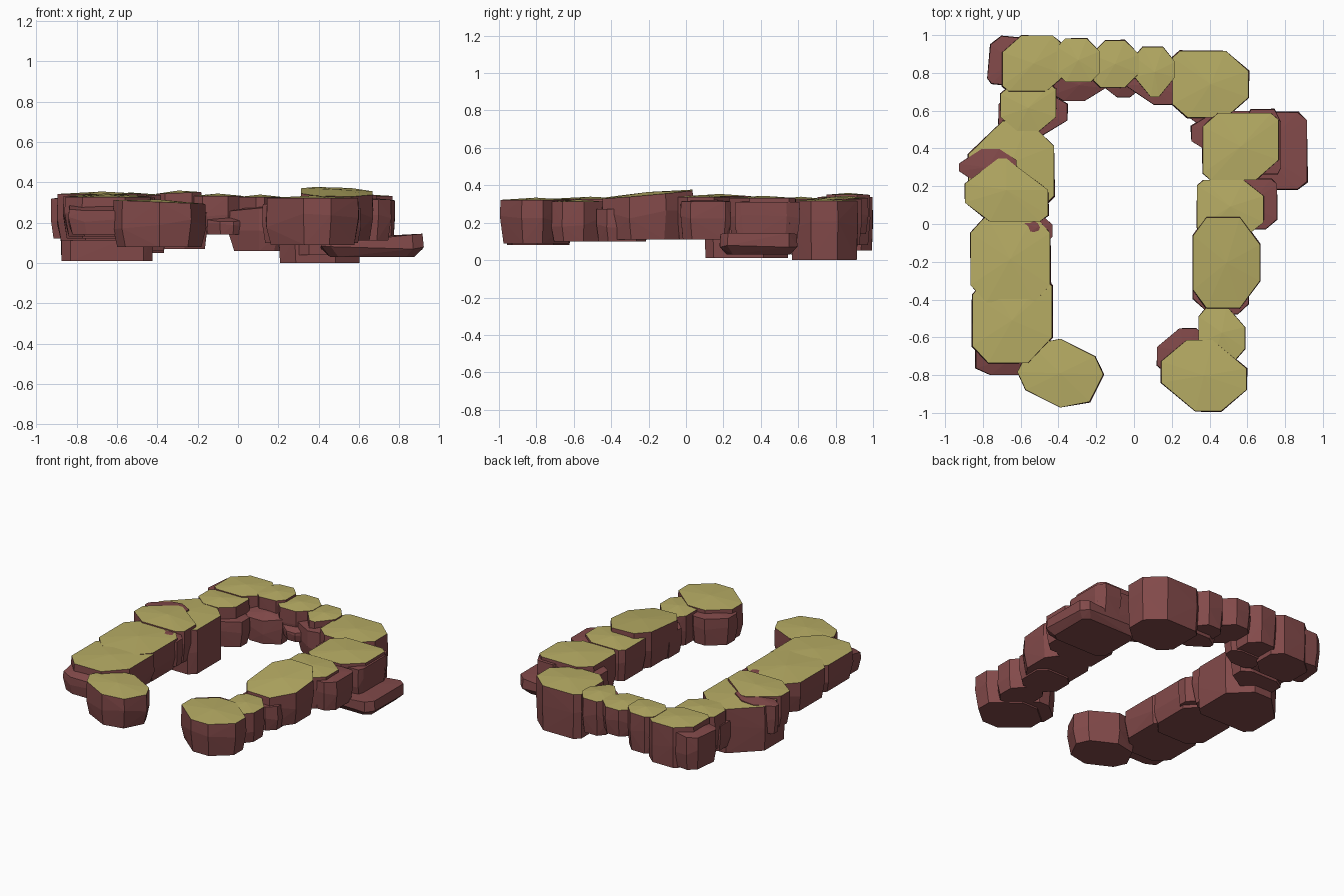
import bpy
import bmesh
import random
from mathutils import Matrix, Vector

random.seed(4)

cube = bpy.data.objects.get("Cube")
if cube:
    bpy.data.objects.remove(cube, do_unlink=True)


def make_material(name, colour):
    mat = bpy.data.materials.new(name)
    mat.use_nodes = True
    mat.diffuse_color = colour
    mat.node_tree.nodes["Principled BSDF"].inputs["Base Color"].default_value = colour
    return mat


STONE = make_material("red_brown_stone", (0.225, 0.068, 0.068, 1))
GRASS = make_material("dry_grass", (0.48, 0.42, 0.13, 1))


def outline(xs, ys, cuts):
    """Rectangle with its four corners cut, given in tenths of each side."""
    corners = [(0, 0), (1, 0), (1, 1), (0, 1)]
    points = []
    for i, ((u, v), cut) in enumerate(zip(corners, cuts)):
        c = cut / 10
        on_x = (abs(u - c), v)
        on_y = (u, abs(v - c))
        points += [on_y, on_x] if i % 2 == 0 else [on_x, on_y]
    return [Vector((xs[0] + u * (xs[1] - xs[0]), ys[0] + v * (ys[1] - ys[0])))
            for u, v in points]


def rock(name, xs, ys, zs, cuts, tilt=(0, 0), foot=0.9, turn=0, grassy=True):
    """Faceted boulder: a foot, a rough waist and a tilted, slightly domed top."""
    centre = Vector((sum(xs) / 2, sum(ys) / 2))
    spin = Matrix.Rotation(turn, 2)
    low, high = zs
    bm = bmesh.new()

    for p in outline(xs, ys, cuts):
        d = spin @ (p - centre)
        waist = d * random.uniform(0.98, 1.01)
        waist_z = low + (high - low) * random.uniform(0.35, 0.65)
        top = d * 0.98
        top_z = high - 0.008 + tilt[0] * top.x + tilt[1] * top.y
        for offset, z in ((d * foot, low), (waist, waist_z), (top, top_z)):
            bm.verts.new((*(centre + offset), z))
    bm.verts.new((*centre, high + 0.004))

    hull = bmesh.ops.convex_hull(bm, input=bm.verts)
    spare = {g for g in hull["geom_interior"] + hull["geom_unused"]
             if isinstance(g, bmesh.types.BMVert)}
    bmesh.ops.delete(bm, geom=list(spare), context="VERTS")
    bmesh.ops.recalc_face_normals(bm, faces=bm.faces)
    # Grass lies on the faces that look up
    for f in bm.faces:
        f.material_index = int(grassy and f.normal.z > 0.8)
        f.smooth = False

    mesh = bpy.data.meshes.new(name)
    bm.to_mesh(mesh)
    bm.free()
    mesh.materials.append(STONE)
    mesh.materials.append(GRASS)
    obj = bpy.data.objects.new(name, mesh)
    bpy.context.scene.collection.objects.link(obj)
    return obj


# Arm on the -x side, front to back
rock("right_end_rock", (-.6, -.18), (-.955, -.625), (.08, .31), (2, 3, 2, 3), (-.04, 0), turn=-.47)
rock("right_front_rock", (-.86, -.43), (-.74, -.28), (.13, .335), (2, 3, 1, 2))
rock("right_front_lip", (-.84, -.45), (-.8, -.62), (.14, .285), (2, 4, 2, 2), (0, .2), grassy=False)
rock("right_middle_rock", (-.87, -.44), (-.42, .05), (.12, .34), (2, 2, 2, 2))
rock("right_middle_ledge", (-.6, -.43), (-.1, .06), (.14, .333), (2, 2, 4, 3), (-.1, 0), grassy=False)
rock("right_bulging_rock", (-.9, -.45), (.01, .35), (.11, .35), (3, 1, 5, 4))
rock("right_spur", (-.93, -.62), (.2, .4), (.12, .338), (4, 2, 3, 4), (.08, 0), grassy=False)
rock("right_tall_rock", (-.88, -.42), (.1, .55), (.01, .33), (1, 1, 3, 4), foot=0.98)
rock("right_back_rock", (-.71, -.41), (.49, .74), (.08, .335), (3, 3, 1, 2))
rock("right_back_ledge", (-.72, -.35), (.46, .68), (.06, .25), (3, 4, 2, 2), grassy=False)

# Back of the ring
rock("corner_rock", (-.7, -.36), (.7, 1), (.05, .345), (1, 3, 2, 3), foot=0.96)
rock("corner_side", (-.77, -.5), (.73, .99), (.06, .31), (1, 2, 3, 2), (.1, 0), turn=-.1, grassy=False)
rock("back_rock_one", (-.41, -.18), (.75, .985), (.08, .355), (2, 2, 3, 2), (.04, 0))
rock("back_rock_two", (-.23, .03), (.72, .975), (.14, .34), (2, 3, 3, 3))
rock("back_rock_three", (0, .22), (.67, .94), (.08, .335), (4, 4, 3, 2))
rock("back_ledge_outer", (-.43, -.15), (.65, .82), (.07, .26), (2, 4, 2, 2), (0, .2), grassy=False)
rock("back_ledge_middle", (-.16, .07), (.67, .85), (.14, .23), (3, 4, 2, 2), (0, .2), grassy=False)
rock("back_ledge_inner", (-.05, .26), (.63, .84), (.06, .28), (5, 2, 2, 3), (.1, 0), foot=.8, grassy=False)

# Arm on the +x side, back to front
rock("left_corner_rock", (.2, .61), (.56, .92), (0, .325), (2, 3, 3, 1), foot=0.96)
rock("left_corner_ledge", (.25, .5), (.52, .7), (.04, .27), (4, 2, 2, 2), grassy=False)
rock("left_back_rock", (.36, .77), (.23, .59), (.1, .34), (1, 3, 1, 2))
rock("left_back_core", (.3, .74), (.33, .6), (.1, .3), (4, 2, 1, 3), grassy=False)
rock("left_back_shoulder", (.6, .78), (.26, .61), (.1, .318), (1, 1, 2, 1), grassy=False)
rock("fallen_slab", (.41, .92), (.18, .595), (.03, .128), (1, 1, 1, 1), (.1, 0), foot=.82, grassy=False)
rock("left_middle_rock", (.33, .69), (-.05, .235), (.11, .345), (1, 2, 3, 1))
rock("left_middle_side", (.45, .76), (-.03, .24), (.11, .322), (1, 2, 1, 1), grassy=False)
rock("left_long_rock", (.31, .67), (-.45, .04), (.11, .36), (2, 3, 3, 2), (-.03, .09))
rock("left_long_base", (.31, .61), (-.48, -.2), (.1, .28), (3, 2, 2, 2), grassy=False)
rock("left_small_rock", (.34, .59), (-.72, -.43), (.1, .32), (3, 2, 4, 2))
rock("left_end_rock", (.14, .6), (-.995, -.61), (.09, .33), (4, 3, 4, 3))
rock("left_end_spur", (.12, .42), (-.8, -.55), (.1, .3), (2, 2, 3, 4), grassy=False)
